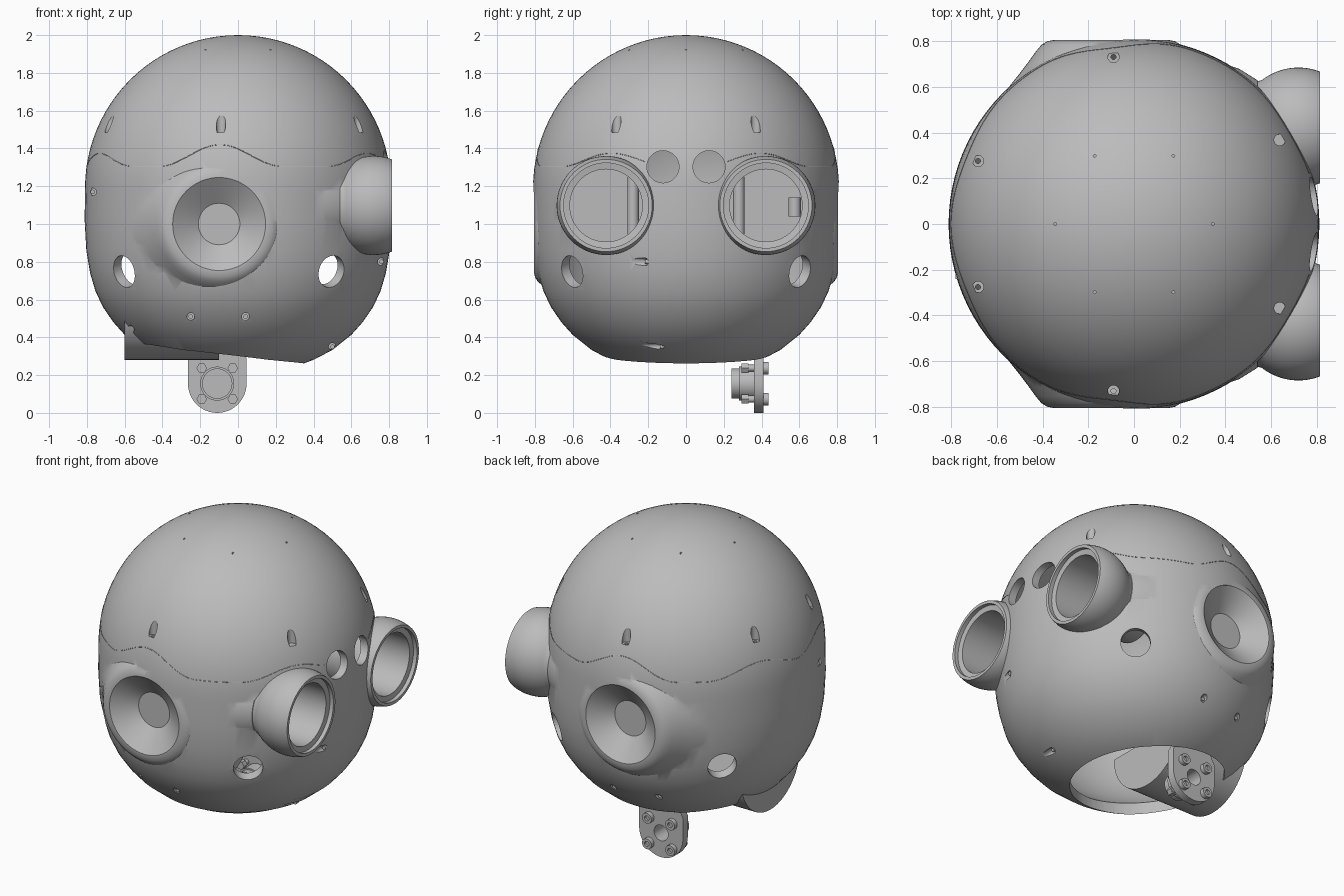
import bpy, bmesh, math
from mathutils import Vector

cube = bpy.data.objects.get("Cube")
if cube:
    bpy.data.objects.remove(cube)

GREY = (0.5, 0.5, 0.5, 1)
grey = bpy.data.materials.new("plain_grey")
grey.use_nodes = True
grey.diffuse_color = GREY
grey.node_tree.nodes["Principled BSDF"].inputs["Base Color"].default_value = GREY


def finish(name, bm):
    bmesh.ops.remove_doubles(bm, verts=bm.verts, dist=1e-5)
    bmesh.ops.recalc_face_normals(bm, faces=bm.faces)
    mesh = bpy.data.meshes.new(name)
    bm.to_mesh(mesh)
    bm.free()
    mesh.materials.append(grey)
    obj = bpy.data.objects.new(name, mesh)
    bpy.context.collection.objects.link(obj)
    return obj


def lathe(name, profile, origin=(0, 0, 0), axis=(0, 0, 1), steps=48, arc=(0, 360), closed=False):
    """Turn (radius, height) points about an axis; closed joins last point to first."""
    bm = bmesh.new()
    rot = Vector((0, 0, 1)).rotation_difference(Vector(axis).normalized())
    full = arc[1] - arc[0] >= 360
    rings = []
    for i in range(steps if full else steps + 1):
        a = math.radians(arc[0] + (arc[1] - arc[0]) * i / steps)
        rings.append([bm.verts.new(rot @ Vector((r * math.cos(a), r * math.sin(a), h)) + Vector(origin))
                      for r, h in profile])
    n = len(profile)
    for i in range(steps):
        a, b = rings[i], rings[(i + 1) % len(rings)]
        for j in range(n if closed else n - 1):
            k = (j + 1) % n
            bm.faces.new((a[j], a[k], b[k], b[j]))
    if not full:
        bm.faces.new(rings[0])
        bm.faces.new(rings[-1])
    return finish(name, bm)


def rod(name, start, axis, radius, length, steps=24, arc=(0, 360)):
    return lathe(name, [(0, 0), (radius, 0), (radius, length), (0, length)], start, axis, steps, arc)


def combine(obj, other, operation="DIFFERENCE"):
    mod = obj.modifiers.new("cut", "BOOLEAN")
    mod.operation, mod.solver, mod.object = operation, "EXACT", other
    with bpy.context.temp_override(object=obj, active_object=obj, selected_objects=[obj]):
        bpy.ops.object.modifier_apply(modifier=mod.name)
    bpy.data.objects.remove(other)


# Head shell profile: bowl below, hemisphere above
LOWER = [(0.33, 0.255), (0.4, 0.281), (0.5, 0.333), (0.6, 0.413), (0.66, 0.48), (0.715, 0.56),
         (0.755, 0.645), (0.783, 0.74), (0.803, 0.86), (0.812, 1.02)]
DOME_Z, R, WALL = 1.19, 0.81, 0.05


def dome(radius):
    return [(radius * math.cos(i * math.pi / 48), DOME_Z + radius * math.sin(i * math.pi / 48))
            for i in range(24)] + [(0, DOME_Z + radius)]


def shell_radius(z):
    if z >= DOME_Z:
        return math.sqrt(R * R - (z - DOME_Z) ** 2)
    for (r0, z0), (r1, z1) in zip(LOWER, LOWER[1:]):
        if z0 <= z <= z1:
            return r0 + (r1 - r0) * (z - z0) / (z1 - z0)
    return R


shell = lathe("head_shell", [(0, 0.25)] + LOWER + dome(R), steps=96)
EAR_X, EAR_Z, EAR_Y = -0.1, 1.0, 0.806
EYE_Y, EYE_Z = 0.423, 1.098

# Flat bosses around the ears and low swellings behind the eyes
BOSS = [(0, 0.4), (0.58, 0.4), (0.55, 0.475), (0.5, 0.537), (0.45, 0.598), (0.4, 0.66), (0.36, 0.713),
        (0.33, 0.755), (0.305, 0.785), (0.28, 0.8), (0.25, EAR_Y), (0, EAR_Y)]
SWELL = [(0, 0.3), (0.27, 0.3), (0.27, 0.42), (0.257, 0.46), (0.207, 0.54), (0, 0.54)]
for s in (-1, 1):
    combine(shell, lathe("boss", BOSS, (EAR_X, 0, EAR_Z), (0, s, 0), 64), "UNION")
    combine(shell, lathe("swell", SWELL, (0, s * EYE_Y, EYE_Z), (1, 0, 0), 64), "UNION")

# Hollow interior and neck opening
inner = [(0, 0.305)] + [(r - WALL, z + 0.035) for r, z in LOWER] + dome(R - WALL)
combine(shell, lathe("inside", inner, steps=96))
combine(shell, rod("neck_cut", (-0.1, 0, 0.1), (0, 0, 1), 0.45, 0.5, 64))

for s in (-1, 1):
    # Ear, eye, brow and lower side openings
    combine(shell, rod("ear_cut", (EAR_X, s * 0.6, EAR_Z), (0, s, 0), 0.246, 0.4, 64))
    combine(shell, rod("eye_cut", (0.4, s * EYE_Y, EYE_Z), (1, 0, 0), 0.195, 0.6, 48))
    combine(shell, rod("brow_cut", (0.6, s * 0.122, 1.303), (1, 0, 0), 0.085, 0.4, 40))
    for x, y in ((0.5, 0.61), (-0.61, 0.5)):
        d = Vector((x, s * y, -0.25)).normalized()
        combine(shell, rod("side_cut", Vector((x, s * y, 0.745)) - d * 0.15, d, 0.086, 0.3, 40))

    # Funnel shaped ear cup
    lathe("ear_cup", [(0.246, 0.135), (0.11, 0.035), (0, 0.035), (0, 0), (0.13, 0), (0.26, 0.1)],
          (EAR_X, s * (EAR_Y - 0.135), EAR_Z), (0, s, 0), 64, closed=True)

    # Eye barrel: cut sphere with a stepped rim and a deep bore
    ball = [(0.262 * math.cos(a), 0.72 + 0.262 * math.sin(a))
            for a in (math.radians(-38 + 59.3 * i / 14) for i in range(15))]
    lathe("eye_barrel", [(0, 0.34), (0.2, 0.34), (0.2, 0.53)] + ball
          + [(0.24, 0.815), (0.225, 0.815), (0.225, 0.79), (0.192, 0.785), (0.192, 0.36), (0, 0.36)],
          (0, s * EYE_Y, EYE_Z), (1, 0, 0), 64)
    rod("eye_bar", (0.4, s * 0.28, EYE_Z - 0.15), (0, 0, 1), 0.03, 0.3)
rod("eye_pin", (0.4, 0.575, 1.04), (0, 0, 1), 0.033, 0.1)

# Vertical counterbored holes around the dome
for angle in (30, 97, 158):
    for s in (-1, 1):
        a = math.radians(angle * s)
        x, y = 0.737 * math.cos(a), 0.737 * math.sin(a)
        for depth, radius in ((1.485, 0.025), (1.3, 0.011)):
            combine(shell, rod("bore", (x, y, depth), (0, 0, 1), radius, 0.4, 20))

# Pin holes on the crown
for i in range(6):
    a = math.radians(60 * i)
    combine(shell, rod("pin_hole", (0.345 * math.cos(a), 0.345 * math.sin(a), 1.88), (0, 0, 1), 0.006, 0.1, 8))

# Sideways counterbored screws
side_screws = [(x, s, 0.51) for x in (-0.25, 0.04) for s in (-1, 1)]
side_screws += [(0.76, -1, 0.8), (0.5, -1, 0.35), (-0.77, -1, 1.17), (-0.57, -1, 0.44)]
for x, s, z in side_screws:
    y = math.sqrt(max(shell_radius(z) ** 2 - x * x, 0.01)) - 0.02
    combine(shell, rod("bore", (x, s * y, z), (0, s, 0), 0.02, 0.3, 20))
    rod("side_screw", (x, s * (y - 0.01), z), (0, s, 0), 0.012, 0.02, 16)

# Seam line between dome and lower shell, rising above each screw, open at the brow
seam = bpy.data.curves.new("seam_line", "CURVE")
seam.dimensions = "3D"
seam.bevel_depth = 0.002
seam.bevel_resolution = 0
line = seam.splines.new("POLY")
line.points.add(164)
for i, p in enumerate(line.points):
    deg = 16 + 2 * i
    z = 1.305
    for centre, rise in ((30, 0.07), (97, 0.115), (158, 0.07)):
        off = abs(min(deg, 360 - deg) - centre)
        if off < 24:
            z += rise * math.cos(math.radians(off * 90 / 24)) ** 2
    r = shell_radius(z) - 0.0005
    a = math.radians(deg)
    p.co = (r * math.cos(a), r * math.sin(a), z, 1)
seam.materials.append(grey)
bpy.context.collection.objects.link(bpy.data.objects.new("seam_line", seam))

# Half round neck drum lying front to back under the rear of the head
rod("neck_drum", (-0.6, 0, 0.58), (1, 0, 0), 0.3, 0.5, 40, arc=(-90, 90))

# Mounting bracket: rounded plate with a stepped boss and four bolts
BX, BZ = -0.11, 0.155
bm = bmesh.new()
outline = [(BX + 0.155 * math.cos(a), BZ + 0.155 * math.sin(a))
           for a in (math.pi + math.pi * i / 24 for i in range(25))]
outline += [(BX + 0.155, 0.29), (BX + 0.125, 0.35), (BX - 0.125, 0.35), (BX - 0.155, 0.29)]
face = bm.faces.new([bm.verts.new((x, 0.36, z)) for x, z in outline])
grown = bmesh.ops.extrude_face_region(bm, geom=[face])
bmesh.ops.translate(bm, vec=(0, 0.05, 0),
                    verts=[v for v in grown["geom"] if isinstance(v, bmesh.types.BMVert)])
plate = finish("bracket_plate", bm)
combine(plate, rod("plate_cut", (BX, 0.3, BZ), (0, 1, 0), 0.05, 0.2, 32))
lathe("bracket_boss", [(0.05, 0.03), (0.05, 0.13), (0.09, 0.13), (0.09, 0.04), (0.08, 0.04), (0.08, 0),
                       (0, 0), (0, 0.03)], (BX, 0.24, BZ), (0, 1, 0), 40, closed=True)
for dx in (-0.082, 0.082):
    for dz in (-0.082, 0.082):
        spot = (BX + dx, 0.295, BZ + dz)
        rod("bolt_nut", spot, (0, 1, 0), 0.028, 0.035, 6)
        rod("bolt_shank", spot, (0, 1, 0), 0.018, 0.12, 16)
        lathe("bolt_head", [(0, 0), (0.033, 0), (0.033, 0.03), (0.016, 0.03), (0.016, 0.015), (0, 0.015)],
              (BX + dx, 0.408, BZ + dz), (0, 1, 0), 20)

# Smooth shading with crisp edges
bpy.ops.object.select_all(action="DESELECT")
for obj in bpy.context.scene.objects:
    if obj.type == "MESH" and grey.name in obj.data.materials:
        obj.select_set(True)
        bpy.context.view_layer.objects.active = obj
bpy.ops.object.shade_smooth_by_angle(angle=math.radians(28))
